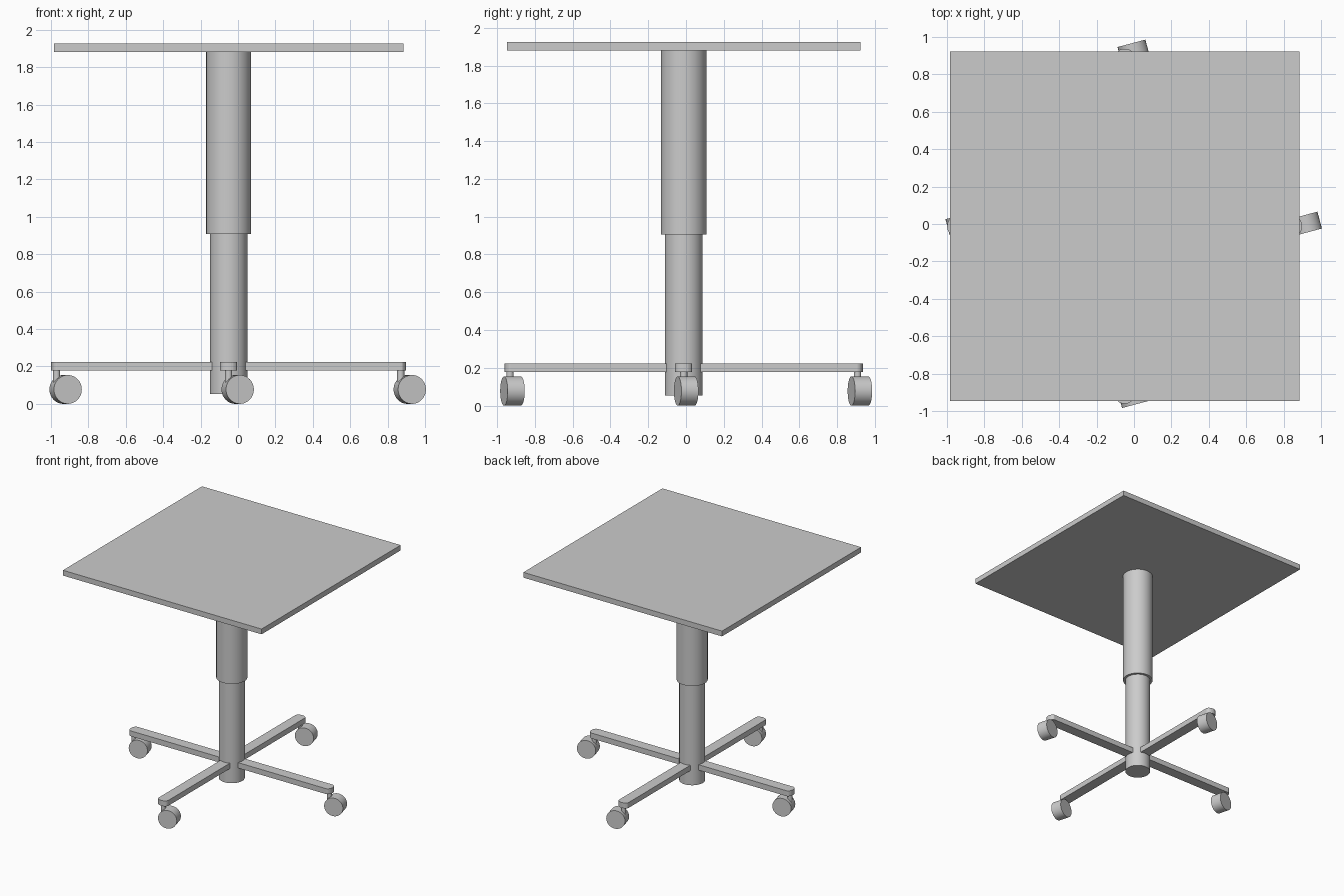
import bpy, bmesh
from math import pi, sin, cos, radians
from mathutils import Matrix, Vector

if "Cube" in bpy.data.objects:
    bpy.data.objects.remove(bpy.data.objects["Cube"])

CX, CY = -0.05, -0.012      # column axis
ARM = 0.92                  # column axis to caster stem
YAW = radians(15)           # all casters swivel the same way


def finish(ob, name):
    ob.name = name
    ob.data.name = name
    return ob


def cylinder(name, r, depth, loc, rot=(0, 0, 0), n=48):
    bpy.ops.mesh.primitive_cylinder_add(vertices=n, radius=r, depth=depth,
                                        location=loc, rotation=rot)
    bpy.ops.object.shade_smooth_by_angle(angle=radians(35))
    return finish(bpy.context.object, name)


def column(name, r, z0, z1):
    return cylinder(name, r, z1 - z0, (CX, CY, (z0 + z1) / 2), n=64)


# telescopic column and table top
column("lower_column", 0.10, 0.053, 0.95)
column("upper_column", 0.12, 0.907, 1.88)
bpy.ops.mesh.primitive_cube_add(size=1, location=(CX, CY, 1.903))
top = finish(bpy.context.object, "table_top")
top.dimensions = (1.87, 1.87, 0.045)


def leg(name, angle):
    # flat bar with a rounded outer end, extruded upwards
    w, start, straight, bulge = 0.045, 0.09, 0.918, 0.031
    pts = [(start, w), (start, -w)]
    for i in range(13):
        a = -pi / 2 + pi * i / 12
        pts.append((straight + bulge * cos(a), w * sin(a)))
    bm = bmesh.new()
    face = bm.faces.new([bm.verts.new((x, y, 0.177)) for x, y in pts])
    ext = bmesh.ops.extrude_face_region(bm, geom=[face])
    bmesh.ops.translate(bm, vec=(0, 0, 0.046),
                        verts=[v for v in ext["geom"] if isinstance(v, bmesh.types.BMVert)])
    bmesh.ops.recalc_face_normals(bm, faces=bm.faces)
    bm.transform(Matrix.Translation((CX, CY, 0)) @ Matrix.Rotation(angle, 4, 'Z'))
    me = bpy.data.meshes.new(name)
    bm.to_mesh(me)
    bm.free()
    bpy.context.collection.objects.link(bpy.data.objects.new(name, me))


# four legs, each with a stem and a trailing wheel
for i, side in enumerate(("right", "back", "left", "front")):
    a = i * pi / 2
    leg(f"{side}_leg", a)
    stem = Vector((CX + ARM * cos(a), CY + ARM * sin(a), 0))
    cylinder(f"{side}_caster_stem", 0.019, 0.09, stem + Vector((0, 0, 0.135)), n=24)
    wheel = stem + Vector((0.05 * cos(YAW), 0.05 * sin(YAW), 0.077))
    cylinder(f"{side}_caster_wheel", 0.077, 0.093, wheel, (pi / 2, 0, YAW))
